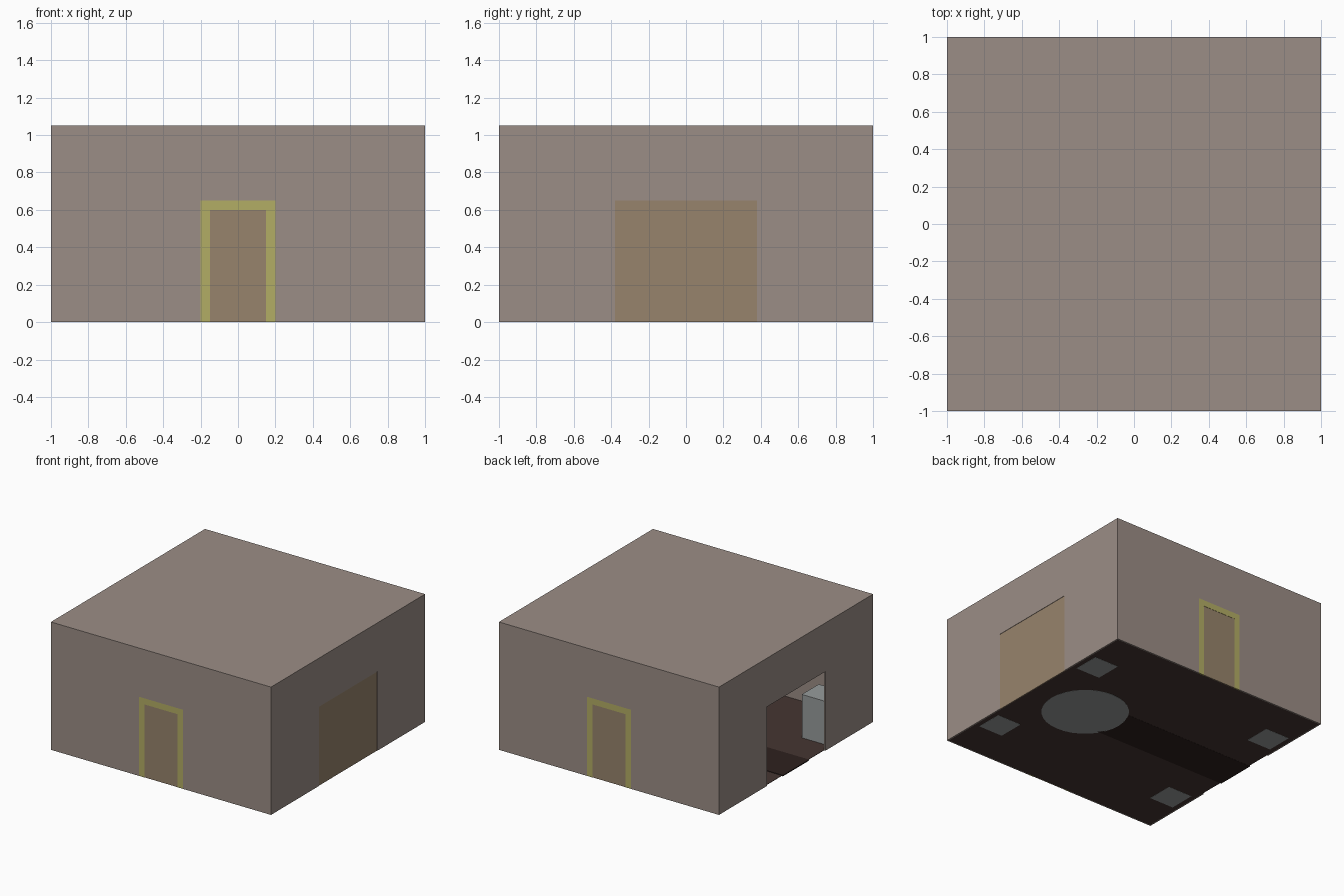
import bpy, bmesh, math
from mathutils import Matrix, Vector

if "Cube" in bpy.data.objects:
    bpy.data.objects.remove(bpy.data.objects["Cube"])


def mat(name, r, g, b):
    m = bpy.data.materials.new(name)
    m.diffuse_color = (r, g, b, 1)
    m.use_nodes = True
    m.node_tree.nodes["Principled BSDF"].inputs["Base Color"].default_value = m.diffuse_color
    return m


WALL = mat("wall_taupe", .33, .27, .24)
TRIM = mat("trim_yellow", .45, .42, .13)
WOOD = mat("door_brown", .31, .23, .15)
FLOOR = mat("floor_brown", .06, .037, .032)
RUG = mat("carpet_dark", .027, .015, .013)
STONE = mat("stone_grey", .31, .33, .33)


def finish(bm, name, material):
    bmesh.ops.recalc_face_normals(bm, faces=bm.faces)
    mesh = bpy.data.meshes.new(name)
    bm.to_mesh(mesh)
    bm.free()
    mesh.materials.append(material)
    ob = bpy.data.objects.new(name, mesh)
    bpy.context.collection.objects.link(ob)
    return ob


def box(name, lo, hi, material):
    bm = bmesh.new()
    bmesh.ops.create_cube(bm, size=1)
    lo, hi = Vector(lo), Vector(hi)
    bmesh.ops.scale(bm, vec=hi - lo, verts=bm.verts)
    bmesh.ops.translate(bm, vec=(lo + hi) / 2, verts=bm.verts)
    return finish(bm, name, material)


def portal(name, half, height, in_half, in_height, outer, thick, angle, material):
    """Upright panel with a doorway, facing -y at distance outer, turned about z."""
    pts = [(-half, 0), (-half, height), (half, height), (half, 0),
           (in_half, 0), (in_half, in_height), (-in_half, in_height), (-in_half, 0)]
    bm = bmesh.new()
    vs = [bm.verts.new((x, -outer, z)) for x, z in pts]
    for ids in ((0, 1, 6, 7), (1, 2, 5, 6), (2, 3, 4, 5)):
        bm.faces.new([vs[i] for i in ids])
    ext = bmesh.ops.extrude_face_region(bm, geom=bm.faces[:], use_keep_orig=True)
    moved = [g for g in ext["geom"] if isinstance(g, bmesh.types.BMVert)]
    bmesh.ops.translate(bm, vec=(0, thick, 0), verts=moved)
    bmesh.ops.rotate(bm, verts=bm.verts, matrix=Matrix.Rotation(angle, 3, 'Z'))
    return finish(bm, name, material)


T = .01     # wall thickness
H = 1.05    # building height

# roof and floor
box("roof", (-1, -1, H - T), (1, 1, H), WALL)
box("floor", (-.99, -.99, .001), (.99, .99, .004), FLOOR)

# side walls with wide openings; the right one is closed by a panel
for side, angle in (("right", math.pi / 2), ("left", -math.pi / 2)):
    portal(side + "_wall", 1, H - T, .38, .65, 1, T, angle, WALL)
box("right_door_panel", (.99, -.38, 0), (.997, .38, .65), WOOD)

# front and back walls, with framed doors
for side, angle in (("front", 0), ("back", math.pi)):
    portal(side + "_wall", .99, H - T, .2, .65, 1, T, angle, WALL)
    portal(side + "_door_frame", .2, .65, .15, .6, 1, T, angle, TRIM)
    s = -1 if side == "front" else 1
    ys = sorted((s * .99, s * .998))
    box(side + "_door", (-.15, ys[0], 0), (.15, ys[1], .6), WOOD)

# carpet running in from the open side
box("carpet", (-1, -.17, 0), (.34, .17, .008), RUG)

# round platform at the end of the carpet
bm = bmesh.new()
bmesh.ops.create_cone(bm, cap_ends=True, segments=32, radius1=.33, radius2=.33, depth=.12,
                      matrix=Matrix.Translation((.48, 0, .06)))
finish(bm, "round_platform", STONE)
bpy.context.view_layer.objects.active = bpy.data.objects["round_platform"]
bpy.data.objects["round_platform"].select_set(True)
bpy.ops.object.shade_smooth_by_angle()

# pedestals near the corners
for sx, nx in ((-1, "left"), (1, "right")):
    for sy, ny in ((-1, "front"), (1, "back")):
        cx, cy, r = .84 * sx, .57 * sy, .11
        box(f"{ny}_{nx}_pedestal", (cx - r, cy - r, 0), (cx + r, cy + r, .36), STONE)
